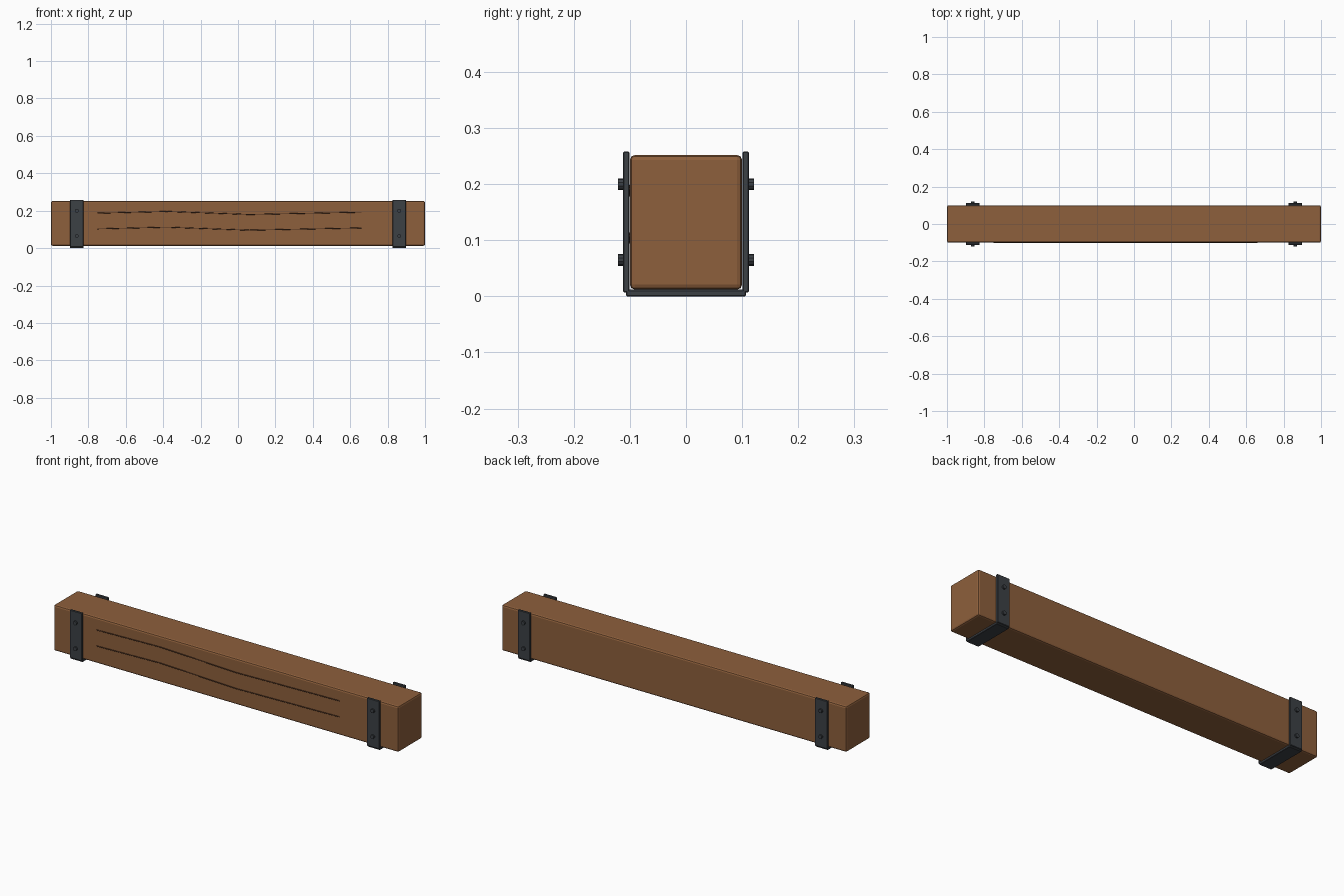
import bpy, math

if "Cube" in bpy.data.objects:
    bpy.data.objects.remove(bpy.data.objects["Cube"])

def material(name, color):
    m = bpy.data.materials.new(name)
    m.diffuse_color = (*color, 1)
    m.use_nodes = True
    m.node_tree.nodes["Principled BSDF"].inputs["Base Color"].default_value = m.diffuse_color
    return m

WOOD = material("wood", (0.27, 0.115, 0.045))
IRON = material("iron", (0.045, 0.052, 0.06))
DARK = material("grain", (0.07, 0.03, 0.014))

def box(name, lo, hi, bevel, mat, segments=1):
    size = [h - l for l, h in zip(lo, hi)]
    bpy.ops.mesh.primitive_cube_add(size=1, location=[(l + h) / 2 for l, h in zip(lo, hi)])
    o = bpy.context.object
    o.name = name
    o.scale = size
    bpy.ops.object.transform_apply(location=False, rotation=False, scale=True)
    b = o.modifiers.new("bevel", 'BEVEL')
    b.width = bevel
    b.segments = segments
    o.data.materials.append(mat)
    return o

# Timber beam
box("beam", (-1, -0.1, 0.012), (1, 0.1, 0.252), 0.009, WOOD, 2)

# Iron straps: bottom plate, two side plates, bolts
W = 0.036
for end, x in (("left", -0.862), ("right", 0.862)):
    box(f"{end}_strap_bottom", (x - W, -0.107, 0), (x + W, 0.107, 0.012), 0.002, IRON)
    for side, s in (("front", -1), ("back", 1)):
        y0, y1 = sorted((s * 0.1005, s * 0.1125))
        box(f"{end}_{side}_strap_plate", (x - W, y0, 0.007), (x + W, y1, 0.258), 0.002, IRON)
        for level, z in (("lower", 0.065), ("upper", 0.2)):
            bpy.ops.mesh.primitive_cylinder_add(
                vertices=10, radius=0.0105, depth=0.016,
                location=(x, s * 0.113, z), rotation=(math.pi / 2, 0, 0))
            o = bpy.context.object
            o.name = f"{end}_{side}_{level}_bolt"
            o.data.materials.append(IRON)

# Wood grain cracks on the front face
for name, base in (("upper_grain", 0.187), ("lower_grain", 0.103)):
    c = bpy.data.curves.new(name, 'CURVE')
    c.dimensions = '3D'
    c.bevel_depth = 0.0025
    c.bevel_resolution = 1
    c.use_fill_caps = True
    path = [(-0.75, 0), (-0.38, 0.009), (0.06, -0.007), (0.66, 0.005)]
    sp = c.splines.new('POLY')
    sp.points.add(len(path) - 1)
    for p, (x, dz) in zip(sp.points, path):
        p.co = (x, -0.1, base + dz, 1)
    c.materials.append(DARK)
    bpy.context.collection.objects.link(bpy.data.objects.new(name, c))
